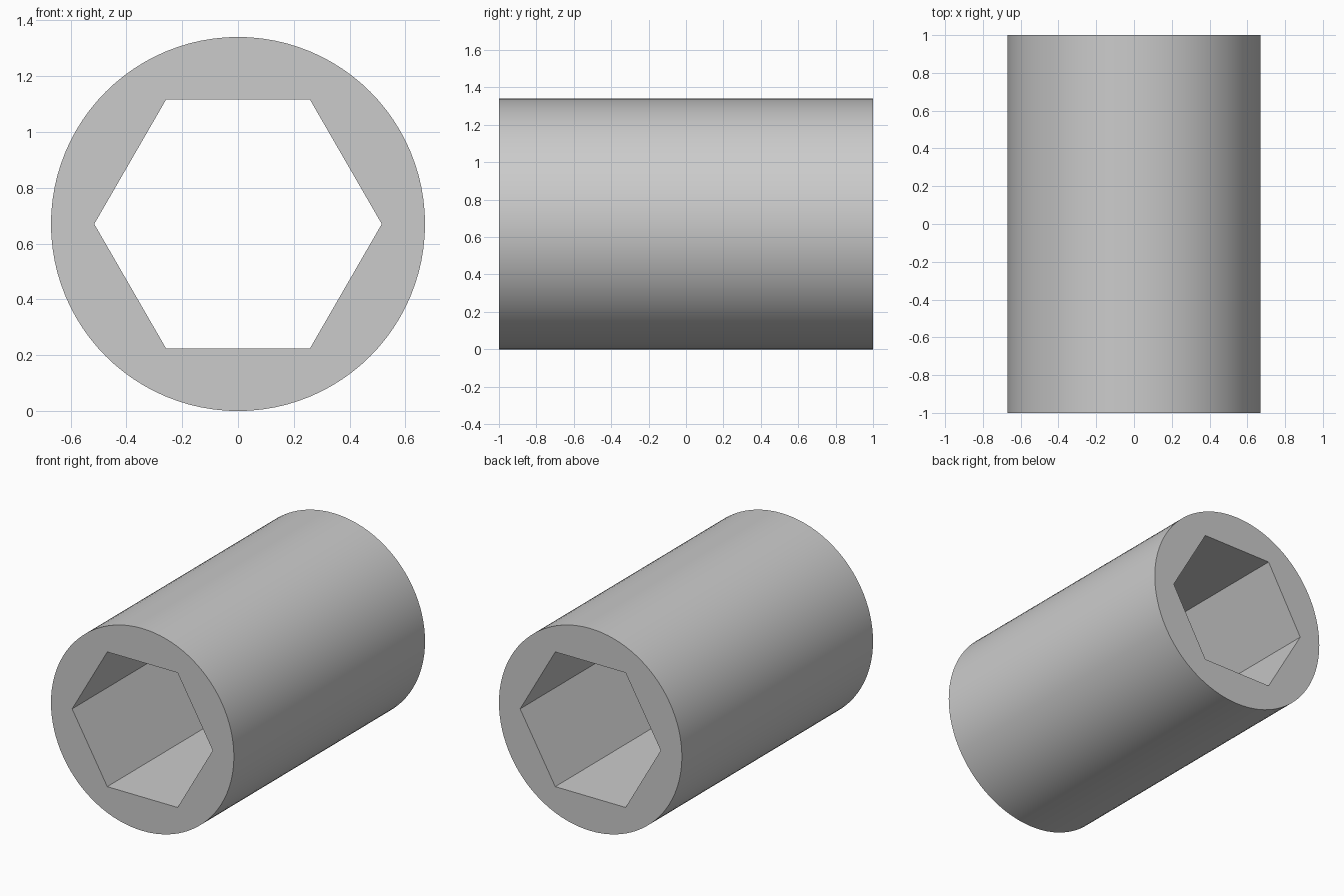
import bpy, bmesh, math

if "Cube" in bpy.data.objects:
    bpy.data.objects.remove(bpy.data.objects["Cube"])

R, HEX, HALF = 0.67, 0.515, 1.0   # outer radius, socket corner radius, half length
SEG = 96                          # outer sides
STEP = SEG // 6                   # outer sides per socket face

bm = bmesh.new()


def ring(radius, count, y):
    return [bm.verts.new((radius * math.cos(2 * math.pi * i / count), y,
                          R + radius * math.sin(2 * math.pi * i / count)))
            for i in range(count)]


def wall(a, b):
    n = len(a)
    return [bm.faces.new((a[i], a[(i + 1) % n], b[(i + 1) % n], b[i])) for i in range(n)]


outer = [ring(R, SEG, y) for y in (-HALF, HALF)]
inner = [ring(HEX, 6, y) for y in (-HALF, HALF)]

# Round outside and six-sided bore
wall(*outer)
wall(*inner)

# End caps, one sector per socket face
for o, h in zip(outer, inner):
    for k in range(6):
        arc = [o[(k * STEP + j) % SEG] for j in range(STEP + 1)]
        bm.faces.new(arc + [h[(k + 1) % 6], h[k]])

bmesh.ops.recalc_face_normals(bm, faces=bm.faces[:])
mesh = bpy.data.meshes.new("hex_socket_sleeve")
bm.to_mesh(mesh)
bm.free()

sleeve = bpy.data.objects.new("hex_socket_sleeve", mesh)
bpy.context.collection.objects.link(sleeve)

# Plain grey
grey = bpy.data.materials.new("light grey")
grey.diffuse_color = (0.6, 0.6, 0.6, 1)
grey.use_nodes = True
grey.node_tree.nodes["Principled BSDF"].inputs["Base Color"].default_value = grey.diffuse_color
mesh.materials.append(grey)

# Smooth outside, sharp rims and bore
bpy.context.view_layer.objects.active = sleeve
sleeve.select_set(True)
bpy.ops.object.shade_smooth_by_angle(angle=math.radians(30))
